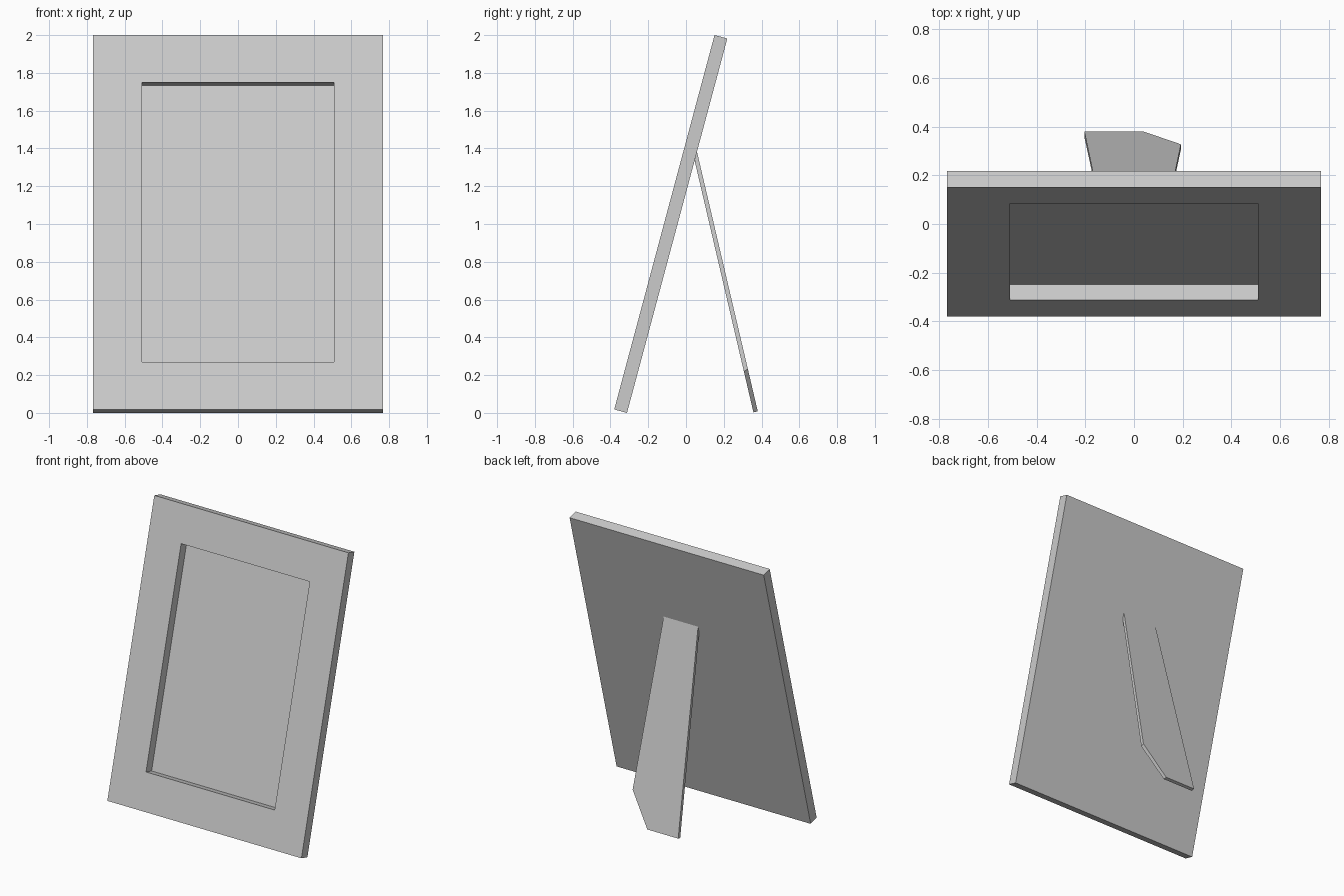
import bpy, bmesh, math
from mathutils import Matrix, Vector

if "Cube" in bpy.data.objects:
    bpy.data.objects.remove(bpy.data.objects["Cube"])


def finish(name, bm):
    bmesh.ops.recalc_face_normals(bm, faces=bm.faces)
    mesh = bpy.data.meshes.new(name)
    bm.to_mesh(mesh)
    bm.free()
    ob = bpy.data.objects.new(name, mesh)
    bpy.context.collection.objects.link(ob)
    return ob


# Frame: slab with a recessed picture opening, leaning back 15 degrees
W, T, L = 1.536, 0.07, 2.052
BORDER, DEPTH = 0.259, 0.066
bm = bmesh.new()
bmesh.ops.create_cube(bm, size=1, matrix=Matrix.Translation((0, T / 2, L / 2))
                      @ Matrix.Diagonal((W, T, L, 1)))
bm.normal_update()
front = min(bm.faces, key=lambda f: f.normal.y)
bmesh.ops.inset_region(bm, faces=[front], thickness=BORDER, use_even_offset=True)
panel = bmesh.ops.extrude_discrete_faces(bm, faces=[front])["faces"][0]
bmesh.ops.translate(bm, verts=panel.verts, vec=(0, DEPTH, 0))
frame = finish("picture_frame", bm)
frame.rotation_euler.x = math.radians(-15)
frame.location = (0, -0.38, T * math.sin(math.radians(15)))

# Easel leg: tapered plate, mitred against the frame back, one foot corner cut
outline = [(-0.136, 0), (0.136, 0), (0.193, 0.837), (0.04, 1), (-0.204, 1)]
sides = [(Vector((0, 0.058, 1.383)), Vector((0, 0.38, 0.008))),
         (Vector((0, 0.046, 1.334)), Vector((0, 0.357, 0.003)))]
bm = bmesh.new()
rings = [[bm.verts.new(a.lerp(b, t) + Vector((x, 0, 0))) for x, t in outline]
         for a, b in sides]
for ring in rings:
    bm.faces.new(ring)
n = len(outline)
for i in range(n):
    j = (i + 1) % n
    bm.faces.new((rings[0][i], rings[0][j], rings[1][j], rings[1][i]))
finish("easel_leg", bm)
